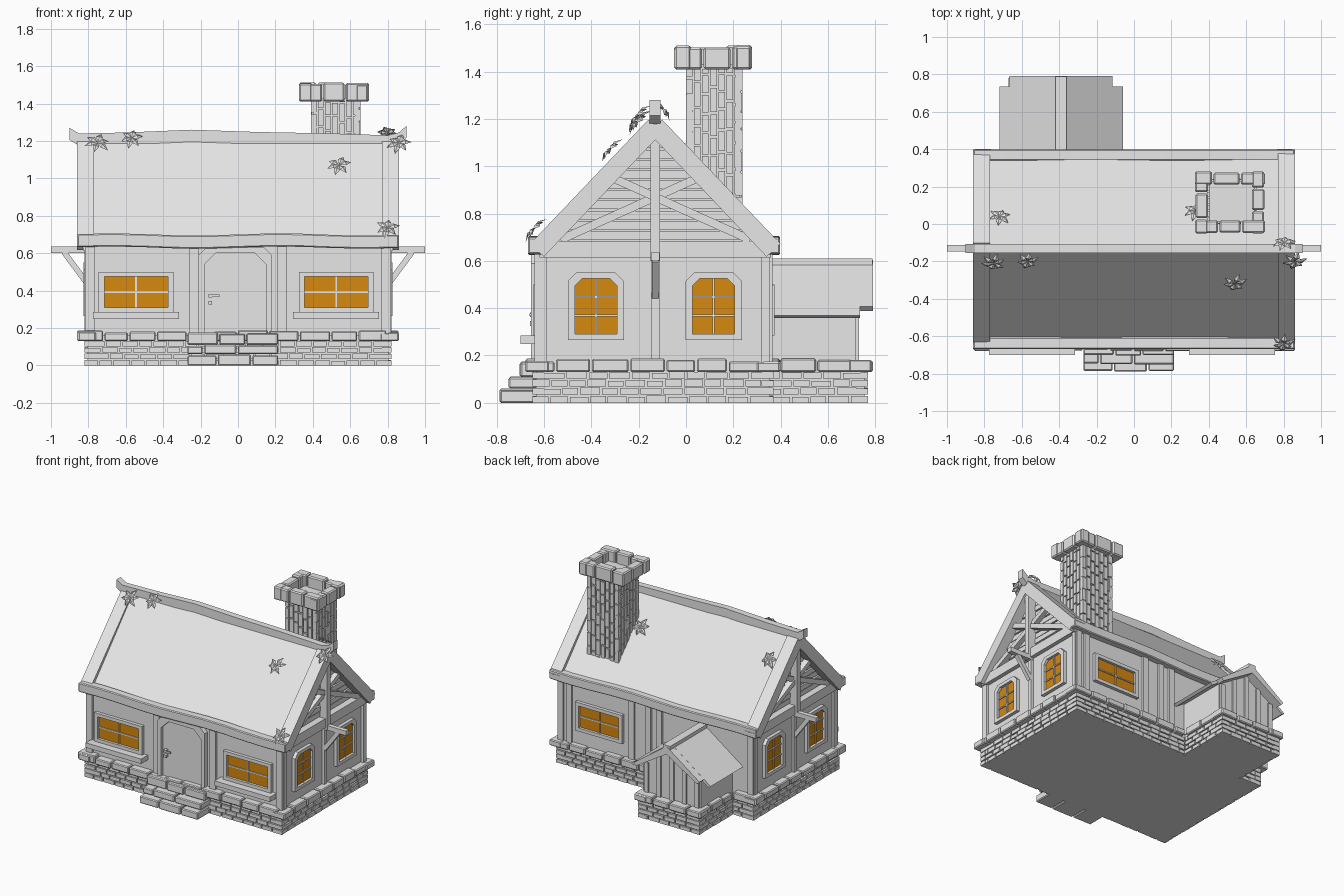
import bpy, bmesh, math, random
from mathutils import Vector

random.seed(4)
if "Cube" in bpy.data.objects:
    bpy.data.objects.remove(bpy.data.objects["Cube"])


def material(name, rgb):
    m = bpy.data.materials.new(name)
    m.use_nodes = True
    m.diffuse_color = (*rgb, 1)
    m.node_tree.nodes["Principled BSDF"].inputs["Base Color"].default_value = (*rgb, 1)
    return m


GRAY = material("light_gray", (0.8, 0.8, 0.8))
AMBER = material("amber_glass", (0.67, 0.25, 0.005))


# Planes: (u, height, distance outward) to model space
def front(u, v, d): return Vector((u, -d, v))
def back(u, v, d): return Vector((u, d, v))
def left(u, v, d): return Vector((d, u, v))
def right(u, v, d): return Vector((-d, u, v))


class Part:
    def __init__(self, name, mat=GRAY, bevel=0):
        self.name, self.mat, self.bevel, self.bm = name, mat, bevel, bmesh.new()

    def ring(self, outer, inner, d0, d1, plane):
        """Extruded frame between two outlines with equal point counts."""
        loops = [[self.bm.verts.new(plane(u, v, d)) for u, v in pts]
                 for pts, d in ((outer, d0), (outer, d1), (inner, d1), (inner, d0))]
        n = len(outer)
        for a, b in zip(loops, loops[1:] + loops[:1]):
            for i in range(n):
                self.bm.faces.new((a[i], a[(i + 1) % n], b[(i + 1) % n], b[i]))

    def prism(self, pts, d0, d1, plane):
        a, b = [[self.bm.verts.new(plane(u, v, d)) for u, v in pts] for d in (d0, d1)]
        self.bm.faces.new(a)
        self.bm.faces.new(b[::-1])
        for i in range(len(a)):
            j = (i + 1) % len(a)
            self.bm.faces.new((a[i], b[i], b[j], a[j]))

    def box(self, x0, x1, y0, y1, z0, z1):
        self.prism([(x0, z0), (x1, z0), (x1, z1), (x0, z1)], y0, y1, back)

    def bar(self, p, q, w, d0, d1, plane):
        p, q = Vector(p), Vector(q)
        t = (q - p).normalized() * w / 2
        s = Vector((-t.y, t.x))
        self.prism([p + s, p - s, q - s, q + s], d0, d1, plane)

    def course(self, a, b, z0, z1, depth, unit, shift=0, gap=0.008, jit=0.006):
        """Row of stones along a-b, body to the left of the direction."""
        a, b = Vector(a), Vector(b)
        t = (b - a).normalized()
        n = Vector((-t.y, t.x))
        length, s = (b - a).length, 0
        step = unit * (0.5 if shift else 1)
        while s < length - 0.005:
            e = min(length, s + step * random.uniform(0.85, 1.15))
            if length - e < unit * 0.35:
                e = length
            p = a + t * s + n * random.uniform(0, jit)
            q = a + t * (e - (gap if e < length else 0)) + n * depth
            self.box(min(p.x, q.x), max(p.x, q.x), min(p.y, q.y), max(p.y, q.y),
                     z0, z1 + random.uniform(-jit, jit))
            s, step = e, unit

    def finish(self):
        bmesh.ops.recalc_face_normals(self.bm, faces=self.bm.faces)
        me = bpy.data.meshes.new(self.name)
        self.bm.to_mesh(me)
        me.materials.append(self.mat)
        ob = bpy.data.objects.new(self.name, me)
        bpy.context.collection.objects.link(ob)
        if self.bevel:
            mod = ob.modifiers.new("worn_edges", 'BEVEL')
            mod.width, mod.segments = self.bevel, 1


def outline(x, y0, y1, ax0, ax1, ay):
    pts = [(-x, y0), (x, y0), (x, y1), (ax1, y1), (ax1, ay), (ax0, ay), (ax0, y1), (-x, y1)]
    return list(zip(pts, pts[1:] + pts[:1]))


# Brick foundation with capstones
bricks = Part("foundation_bricks")
for row in range(4):
    z = row * 0.034
    for a, b in outline(0.82, -0.65, 0.37, -0.65, -0.14, 0.77):
        bricks.course(a, b, z, z + 0.027, 0.05, 0.085, row % 2, jit=0.003)
bricks.finish()
core = Part("foundation_core")
core.box(-0.805, 0.805, -0.635, 0.355, 0, 0.16)
core.box(-0.635, -0.155, 0.3, 0.755, 0, 0.16)
core.finish()
caps = Part("foundation_capstones", bevel=0.006)
for a, b in outline(0.86, -0.68, 0.4, -0.67, -0.12, 0.79):
    caps.course(a, b, 0.13, 0.18, 0.1, 0.15, jit=0.008)
caps.finish()

# Front steps
steps = Part("front_steps", bevel=0.006)
for y, z0, z1 in ((-0.79, 0, 0.058), (-0.75, 0.06, 0.108), (-0.705, 0.11, 0.17)):
    steps.course((-0.27, y), (0.215, y), z0, z1, -y - 0.62, 0.17, z0 == 0.06)
steps.finish()

# House walls and gables
MID = -0.13
walls = Part("walls")
walls.prism([(-0.62, 0.16), (0.35, 0.16), (0.35, 0.64), (MID, 1.14), (-0.62, 0.64)], -0.77, 0.77, left)
walls.box(-0.8, 0.8, -0.62, 0.35, 0.16, 0.64)
walls.finish()

timbers = Part("wall_timbers")
for x in (-0.79, -0.235, 0.235, 0.79):
    timbers.bar((x, 0.17), (x, 0.64), 0.05, 0.6, 0.64, front)
for x in (-0.79, -0.03, 0.06, 0.2, 0.72, 0.79):
    timbers.bar((x, 0.17), (x, 0.64), 0.045, 0.33, 0.365, back)
for side in (left, right):
    for y in (-0.605, MID, 0.335):
        timbers.bar((y, 0.17), (y, 0.62), 0.035, 0.78, 0.82, side)
timbers.finish()

siding = Part("gable_siding")
truss = Part("gable_truss")
outriggers = Part("outrigger_beams")
for side, s in ((left, 1), (right, -1)):
    for k in range(10):
        z = 0.69 + k * 0.043
        w = (1.14 - z) / 1.1
        siding.prism([(MID - w, z), (MID + w, z), (MID + w - 0.033, z + 0.036),
                      (MID - w + 0.033, z + 0.036)], 0.76, 0.785 + 0.005 * (k % 2), side)
    truss.bar((-0.62, 0.65), (0.36, 0.65), 0.07, 0.77, 0.83, side)
    truss.bar((MID, 0.6), (MID, 1.17), 0.04, 0.77, 0.845, side)
    for m in (-1, 1):
        truss.bar((MID + m * 0.5, 0.645), (MID, 1.17), 0.08, 0.77, 0.86, side)
        truss.bar((MID + m * 0.4, 0.69), (MID - m * 0.2, 0.96), 0.035, 0.77, 0.825 + m * 0.004, side)
    outriggers.bar((s * 0.78, 0.618), (s, 0.618), 0.034, -MID - 0.017, -MID + 0.017, front)
    outriggers.bar((s * 0.815, 0.45), (s * 0.93, 0.605), 0.03, -MID - 0.014, -MID + 0.014, front)
for p in (siding, truss, outriggers):
    p.finish()

# Main roof, eaves and ridge
roof = Part("main_roof")
roof.prism([(-0.635, 0.66), (MID, 1.215), (0.375, 0.66), (0.33, 0.65), (MID, 1.15), (-0.59, 0.65)],
           -0.855, 0.855, left)
roof.finish()
eaves = Part("eave_beams", bevel=0.006)
xs = [-0.86 + 0.172 * i for i in range(11)]
wave = [(x, 0.7 + 0.006 * math.sin(x * 7)) for x in xs]
eave_shape = wave + [(x, z - 0.07) for x, z in wave[::-1]]
eaves.prism(eave_shape, 0.605, 0.668, front)
eaves.prism(eave_shape, 0.34, 0.398, back)
eaves.finish()
ridge = Part("ridge_beam")
top = [(-0.9, 1.27), (-0.85, 1.24), (-0.6, 1.245), (-0.25, 1.26), (0.1, 1.248),
       (0.5, 1.24), (0.8, 1.23), (0.86, 1.245), (0.9, 1.28)]
ridge.prism(top + [(x, z - 0.065) for x, z in top[::-1]], 0.107, 0.155, front)
ridge.finish()

# Chimney: upright bricks round a core, hollow stone crown
chimney = Part("chimney_bricks")
X0, X1, Y0, Y1 = 0.39, 0.655, 0, 0.24
corners = [(X0, Y0), (X1, Y0), (X1, Y1), (X0, Y1)]
for a, b in zip(corners, corners[1:] + corners[:1]):
    a, b = Vector(a), Vector(b)
    n = 7
    for i in range(n):
        p, q = a.lerp(b, i / n), a.lerp(b, (i + 0.8) / n)
        z = 0.72 - random.uniform(0, 0.08)
        while z < 1.41:
            h = random.uniform(0.07, 0.12)
            chimney.course(p, q, z, min(1.415, z + h - 0.009), 0.03, 1, jit=0.003)
            z += h
chimney.box(X0 + 0.012, X1 - 0.012, Y0 + 0.012, Y1 - 0.012, 0.68, 1.43)
chimney.finish()
crown = Part("chimney_crown", bevel=0.008)
corners = [(0.325, -0.05), (0.7, -0.05), (0.7, 0.28), (0.325, 0.28)]
for a, b in zip(corners, corners[1:] + corners[:1]):
    crown.course(a, b, 1.41, 1.508, 0.07, 0.13)
crown.finish()


# Windows and door
def arch(u0, u1, v0, v1, c):
    return [(u0, v0), (u1, v0), (u1, v1 - c), (u1 - c, v1), (u0 + c, v1), (u0, v1 - c)]


def window(name, u0, u1, v0, v1, c, base, plane, rows, sill=False):
    frame = Part(name + "_frame")
    frame.ring(arch(u0 - 0.03, u1 + 0.03, v0 - 0.025, v1 + 0.025, c * 1.2),
               arch(u0, u1, v0, v1, c), base - 0.02, base + 0.025, plane)
    mid = (u0 + u1) / 2
    frame.bar((mid, v0), (mid, v1), 0.009, base, base + 0.014, plane)
    for r in range(1, rows):
        v = v0 + (v1 - v0) * r / rows
        frame.bar((u0, v), (u1, v), 0.009, base, base + 0.013, plane)
    if sill:
        frame.bar((u0 - 0.06, 0.267), (u1 + 0.06, 0.267), 0.036, base - 0.01, 0.7, plane)
    frame.finish()
    glass = Part(name + "_glass", AMBER)
    glass.prism(arch(u0, u1, v0, v1, c), base - 0.002, base + 0.006, plane)
    glass.finish()


window("front_right_window", -0.715, -0.375, 0.31, 0.475, 0.001, 0.62, front, 2, True)
window("front_left_window", 0.355, 0.695, 0.31, 0.475, 0.001, 0.62, front, 2, True)
window("back_window", 0.3, 0.63, 0.31, 0.475, 0.001, 0.35, back, 2)
for label, side in (("left", left), ("right", right)):
    for place, y in (("front", -0.47), ("rear", 0.028)):
        window(f"{label}_side_{place}_window", y, y + 0.178, 0.29, 0.525, 0.03, 0.8, side, 3)

door = Part("front_door")
door.ring(arch(-0.21, 0.18, 0.17, 0.63, 0.04), arch(-0.18, 0.15, 0.17, 0.6, 0.06), 0.6, 0.655, front)
door.prism(arch(-0.18, 0.15, 0.17, 0.6, 0.06), 0.6, 0.635, front)
door.bar((-0.155, 0.372), (-0.1, 0.372), 0.012, 0.652, 0.662, front)
for z in (0.372, 0.335):
    door.bar((-0.148, z - 0.01), (-0.148, z + 0.01), 0.02, 0.63, 0.66, front)
door.finish()

# Rear annex
AX = -0.39


def tent(w, z0, z1, t):
    return [(AX - w, z0), (AX, z1), (AX + w, z0), (AX + w - 0.02, z0 - t / 3), (AX, z1 - t), (AX - w + 0.02, z0 - t / 3)]


annex = Part("annex_walls")
annex.prism([(AX - 0.24, 0.16), (AX + 0.24, 0.16), (AX + 0.24, 0.4), (AX, 0.575), (AX - 0.24, 0.4)], 0.33, 0.72, back)
for i in range(-2, 3):
    annex.bar((AX + i * 0.105, 0.17), (AX + i * 0.105, 0.56 - 0.078 * abs(i)), 0.035, 0.71, 0.732, back)
annex.finish()
annex_roof = Part("annex_roof")
annex_roof.prism(tent(0.33, 0.37, 0.605, 0.035), 0.33, 0.736, back)
annex_roof.prism(tent(0.275, 0.408, 0.604, 0.06), 0.72, 0.79, back)
annex_roof.bar((AX - 0.03, 0.59), (AX + 0.03, 0.59), 0.04, 0.33, 0.788, back)
annex_roof.finish()

# Leaf sprigs on the roof
leaves = Part("leaf_sprigs")
sprigs = [(-0.75, -0.21, 1.19, -1), (-0.57, -0.2, 1.215, -1), (0.54, -0.32, 1.07, -1),
          (0.86, -0.2, 1.19, -1), (0.8, -0.64, 0.735, -1), (-0.72, 0.04, 1.06, 1),
          (0.33, 0.07, 1.03, 1), (0.8, -0.1, 1.24, 1)]
for x, y, z, s in sprigs:
    n = Vector((0, s * 0.74, 0.67))
    e1 = Vector((1, 0, 0))
    e2 = n.cross(e1)
    c = Vector((x, y, z))
    for k in range(6):
        a = k * math.tau / 6 + 0.3 + random.uniform(-0.15, 0.15)
        t = e1 * math.cos(a) + e2 * math.sin(a)
        w = n.cross(t) * 0.018
        r = random.uniform(0.055, 0.075)
        base, tip, mid = c, c + t * r - n * 0.01, c + t * r * 0.5 + n * 0.012
        v = [leaves.bm.verts.new(p) for p in (base, mid + w - n * 0.008, tip, mid - w - n * 0.008, mid)]
        for i in range(4):
            leaves.bm.faces.new((v[i], v[(i + 1) % 4], v[4]))
leaves.finish()
